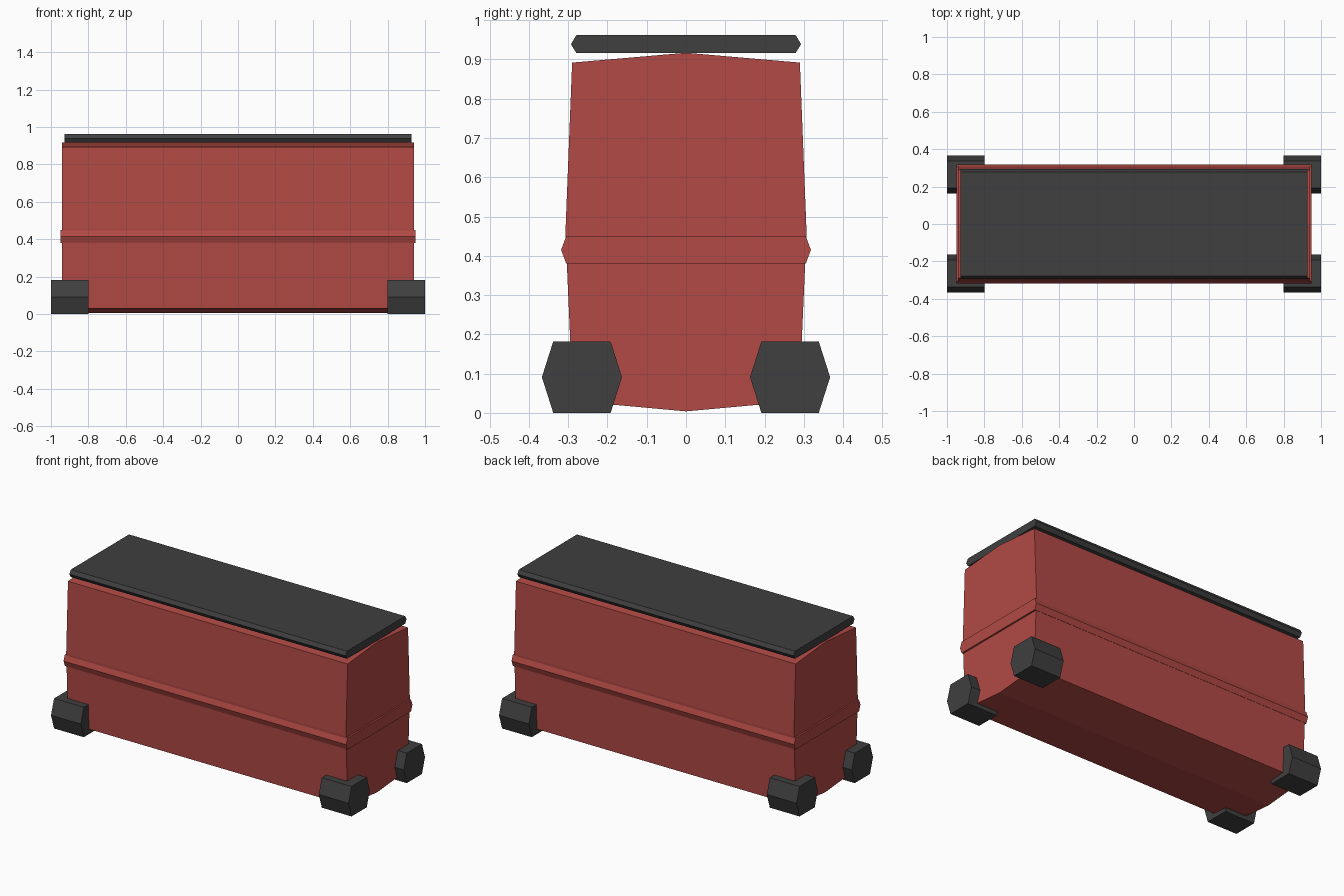
import bpy
import bmesh

if "Cube" in bpy.data.objects:
    bpy.data.objects.remove(bpy.data.objects["Cube"])


def material(name, rgb):
    m = bpy.data.materials.new(name)
    m.diffuse_color = (*rgb, 1.0)
    m.use_nodes = True
    m.node_tree.nodes["Principled BSDF"].inputs["Base Color"].default_value = m.diffuse_color
    return m


red = material("brick red", (0.445, 0.068, 0.059))
dark = material("charcoal", (0.050, 0.050, 0.050))


def extrude_x(name, profile, x0, x1, mat):
    """Extrude a (y, z) profile along x into a closed prism."""
    bm = bmesh.new()
    face = bm.faces.new([bm.verts.new((x0, y, z)) for y, z in profile])
    ret = bmesh.ops.extrude_face_region(bm, geom=[face])
    moved = [g for g in ret["geom"] if isinstance(g, bmesh.types.BMVert)]
    bmesh.ops.translate(bm, verts=moved, vec=(x1 - x0, 0, 0))
    bmesh.ops.recalc_face_normals(bm, faces=bm.faces)
    mesh = bpy.data.meshes.new(name)
    bm.to_mesh(mesh)
    bm.free()
    mesh.materials.append(mat)
    obj = bpy.data.objects.new(name, mesh)
    bpy.context.collection.objects.link(obj)
    return obj


def hexagon(cy, half_flat, half_tip, z0, z1):
    """Hexagon with flat top and bottom and pointed sides."""
    mid = (z0 + z1) / 2
    return [(cy - half_flat, z0), (cy + half_flat, z0), (cy + half_tip, mid),
            (cy + half_flat, z1), (cy - half_flat, z1), (cy - half_tip, mid)]


# Main body with slightly bulging sides, ridged top and keeled underside
half = [(0.288, 0.03), (0.307, 0.46), (0.29, 0.892)]
body = [(0, 0.004)] + half + [(0, 0.917)] + [(-y, z) for y, z in reversed(half)]
extrude_x("body", body, -0.94, 0.94, red)

# Raised belt line around the body
extrude_x("belt_line", hexagon(0, 0.305, 0.318, 0.38, 0.45), -0.95, 0.95, red)

# Roof slab
extrude_x("roof", hexagon(0, 0.279, 0.293, 0.916, 0.962), -0.928, 0.928, dark)

# Four six-sided wheels
for xname, x0, x1 in (("left", -1.0, -0.8), ("right", 0.8, 1.0)):
    for yname, cy in (("front", -0.265), ("back", 0.265)):
        extrude_x(f"wheel_{yname}_{xname}",
                  hexagon(cy, 0.073, 0.102, 0.0, 0.182), x0, x1, dark)
